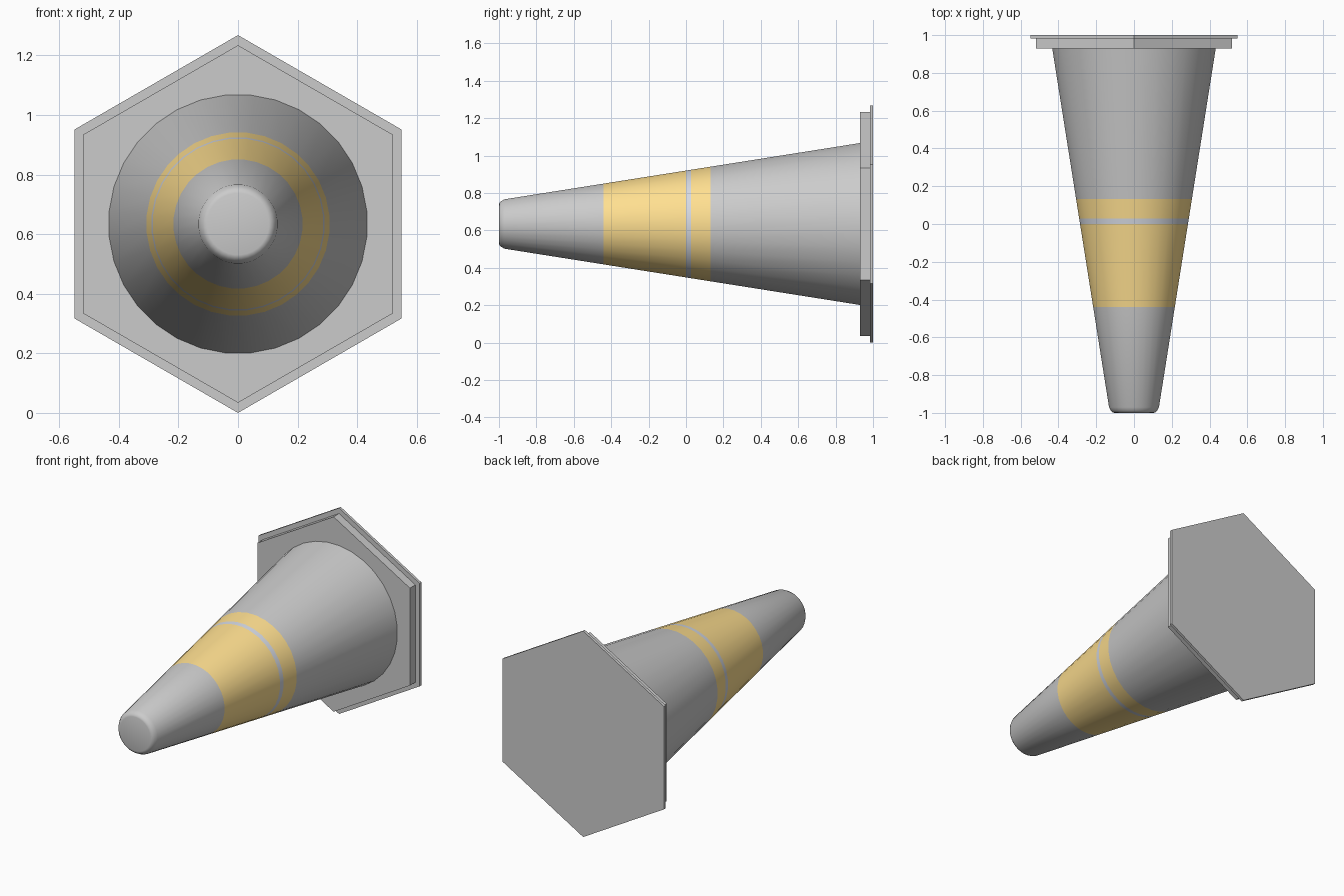
import bpy, bmesh, math

if "Cube" in bpy.data.objects:
    bpy.data.objects.remove(bpy.data.objects["Cube"])

CZ = 0.634     # height of the cone axis
SIDES = 32


def material(name, color):
    m = bpy.data.materials.new(name)
    m.diffuse_color = color
    m.use_nodes = True
    m.node_tree.nodes["Principled BSDF"].inputs["Base Color"].default_value = m.diffuse_color
    return m


def link(name, bm):
    bmesh.ops.recalc_face_normals(bm, faces=bm.faces)
    me = bpy.data.meshes.new(name)
    bm.to_mesh(me)
    bm.free()
    ob = bpy.data.objects.new(name, me)
    bpy.context.collection.objects.link(ob)
    return ob


def ring(bm, r, y, n, offset):
    return [bm.verts.new((r * math.cos((i + offset) * math.tau / n), y,
                          CZ + r * math.sin((i + offset) * math.tau / n)))
            for i in range(n)]


def lathe(name, profile, n, offset):
    """Solid of rings along y; profile = (radius, y, material slot of the next strip)."""
    bm = bmesh.new()
    rings = [ring(bm, r, y, n, offset) for r, y, _ in profile]
    for a, b, p in zip(rings, rings[1:], profile):
        for i in range(n):
            j = (i + 1) % n
            f = bm.faces.new((a[i], a[j], b[j], b[i]))
            f.material_index = p[2]
    bm.faces.new(rings[0])
    bm.faces.new(rings[-1])
    return link(name, bm)


def wall(y):
    return 0.287 + 0.159 * y


# Stepped hexagonal base, corners pointing up and down
lathe("base_plate", [(0.634, 0.983, 0), (0.634, 1.0, 0)], 6, 0.5)
lathe("base_step", [(0.6, 0.93, 0), (0.6, 0.985, 0)], 6, 0.5)

# Tapered cone with rounded tip and painted bands
profile = [(0.104, -1.0, 0), (0.114, -0.997, 0), (0.123, -0.988, 0), (wall(-0.97), -0.97, 0)]
profile += [(wall(y), y, slot) for y, slot in
            ((-0.44, 1), (0.0, 2), (0.028, 1), (0.132, 0), (0.94, 0))]
cone = lathe("cone_body", profile, SIDES, 0.5)
for m in (material("grey", (0.8, 0.8, 0.8, 1)),
          material("yellow", (1.0, 0.74, 0.28, 1)),
          material("band_gap", (0.66, 0.69, 0.76, 1))):
    cone.data.materials.append(m)

bpy.context.view_layer.objects.active = cone
cone.select_set(True)
bpy.ops.object.shade_smooth_by_angle(angle=math.radians(40))
